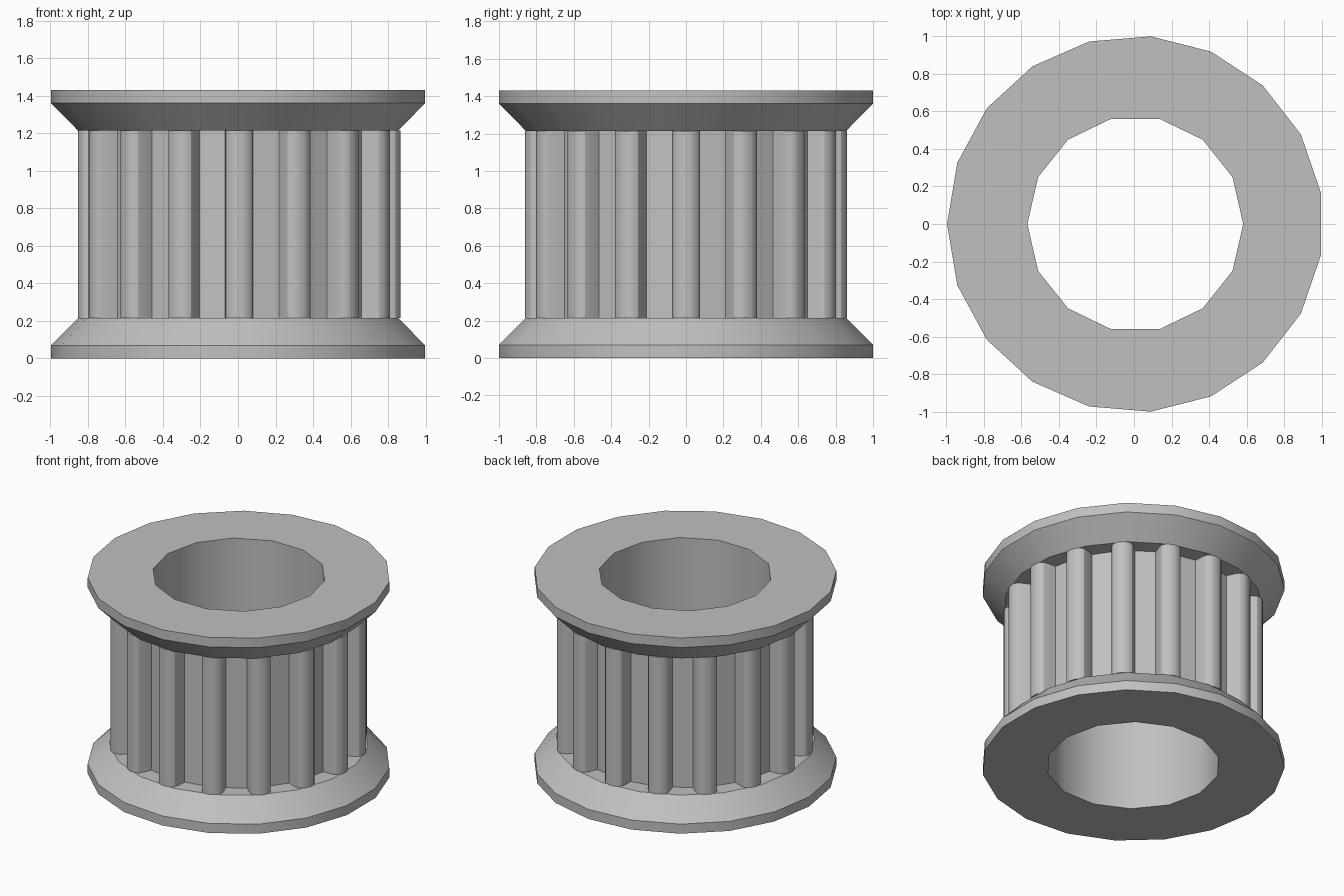
import bpy
import bmesh
from math import cos, sin, pi

cube = bpy.data.objects.get("Cube")
if cube:
    bpy.data.objects.remove(cube, do_unlink=True)

# Overall sizes
CENTRE_X = 0.007
RIM_R, NECK_R, BORE_R = 1.003, 0.86, 0.575
ROOT_R, TEETH = 0.735, 16
HEIGHT, RIM_H, FLANGE_H = 1.43, 0.07, 0.215

grey = bpy.data.materials.new("machined grey")
grey.use_nodes = True
grey.diffuse_color = (0.53, 0.53, 0.53, 1)
grey.node_tree.nodes["Principled BSDF"].inputs["Base Color"].default_value = grey.diffuse_color


def polygon(radius, sides):
    """Regular outline with its first corner on the -x side."""
    return [(radius * cos(pi + 2 * pi * i / sides), radius * sin(pi + 2 * pi * i / sides))
            for i in range(sides)]


def toothed_outline():
    """Straight-sided teeth with rounded tips; (radius, half width) per point."""
    half = [(ROOT_R, 0.076), (0.80, 0.073), (0.83, 0.066), (0.85, 0.047), (0.86, 0.018)]
    tooth = [(r, -w) for r, w in half] + [(r, w) for r, w in reversed(half)]
    points = []
    for i in range(TEETH):
        a = 2 * pi * i / TEETH
        points += [(r * cos(a) - w * sin(a), r * sin(a) + w * cos(a)) for r, w in tooth]
    return points


def bored_part(name, sections):
    """Stack outlines (points, z) into a wall, then add the bore and flat ends."""
    bm = bmesh.new()

    def loop(points, z):
        return [bm.verts.new((x + CENTRE_X, y, z)) for x, y in points]

    def wall(low, high):
        n = len(low)
        for i in range(n):
            j = (i + 1) % n
            bm.faces.new((low[i], low[j], high[j], high[i]))

    outer = [loop(p, z) for p, z in sections]
    bore = [loop(polygon(BORE_R, 14), z) for z in (sections[0][1], sections[-1][1])]
    for low, high in zip(outer, outer[1:]):
        wall(low, high)
    wall(bore[0], bore[1])

    # Flat ends between the outline and the bore
    for ring in (outer[0] + bore[0], outer[-1] + bore[1]):
        members = set(ring)
        edges = [e for e in bm.edges if e.is_boundary and set(e.verts) <= members]
        bmesh.ops.triangle_fill(bm, edges=edges, use_beauty=True)
    bmesh.ops.recalc_face_normals(bm, faces=bm.faces)

    mesh = bpy.data.meshes.new(name)
    bm.to_mesh(mesh)
    bm.free()
    mesh.materials.append(grey)
    obj = bpy.data.objects.new(name, mesh)
    bpy.context.collection.objects.link(obj)
    bpy.ops.object.select_all(action='DESELECT')
    obj.select_set(True)
    bpy.context.view_layer.objects.active = obj
    bpy.ops.object.shade_smooth_by_angle(angle=pi / 6)
    return obj


# Toothed hub between the flanges
teeth = toothed_outline()
bored_part("toothed_hub", [(teeth, FLANGE_H), (teeth, HEIGHT - FLANGE_H)])

# Flanges: a straight rim and a cone narrowing to the teeth
rim, neck = polygon(RIM_R, 19), polygon(NECK_R, 19)
flange = [(rim, 0), (rim, RIM_H), (neck, FLANGE_H)]
bored_part("lower_flange", flange)
bored_part("upper_flange", [(p, HEIGHT - z) for p, z in reversed(flange)])
